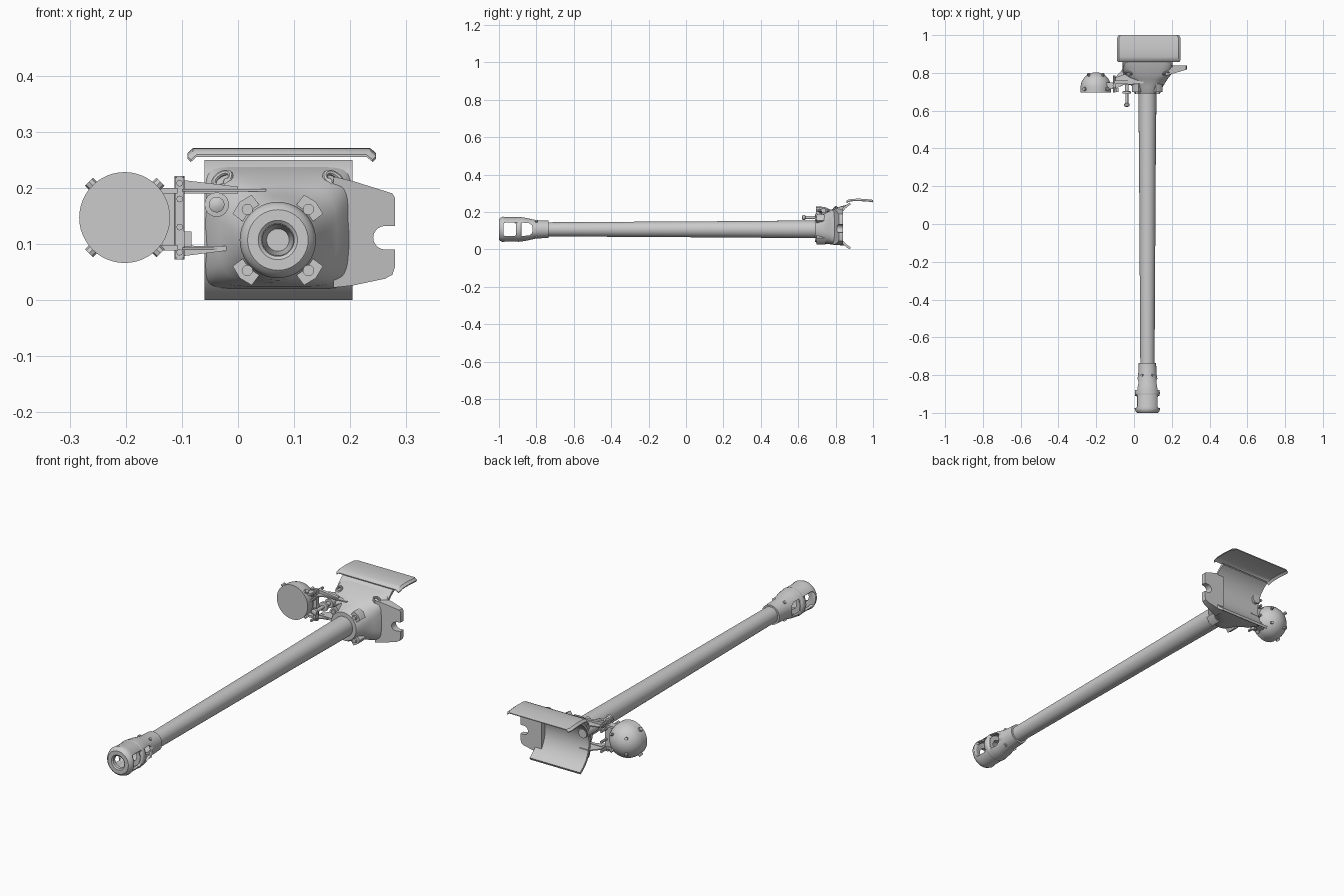
import bpy, bmesh, math
from mathutils import Vector, Matrix

if "Cube" in bpy.data.objects:
    bpy.data.objects.remove(bpy.data.objects["Cube"])

AX, AZ = 0.071, 0.107          # gun axis
steel = bpy.data.materials.new("grey_steel")
steel.diffuse_color = (0.6, 0.6, 0.6, 1)
steel.use_nodes = True
steel.node_tree.nodes["Principled BSDF"].inputs["Base Color"].default_value = steel.diffuse_color


def finish(name, bm, angle=35):
    bmesh.ops.recalc_face_normals(bm, faces=bm.faces)
    me = bpy.data.meshes.new(name)
    bm.to_mesh(me)
    bm.free()
    ob = bpy.data.objects.new(name, me)
    bpy.context.collection.objects.link(ob)
    me.materials.append(steel)
    bpy.ops.object.select_all(action='DESELECT')
    ob.select_set(True)
    bpy.context.view_layer.objects.active = ob
    bpy.ops.object.shade_smooth_by_angle(angle=math.radians(angle))
    return ob


def skin(bm, rings, closed=True, wrap=False):
    """Bridge rings of equal length with quads."""
    vs = [[bm.verts.new(p) for p in r] for r in rings]
    pairs = list(zip(vs, vs[1:])) + ([(vs[-1], vs[0])] if wrap else [])
    for a, b in pairs:
        n = len(a)
        for i in range(n if closed else n - 1):
            j = (i + 1) % n
            bm.faces.new((a[i], a[j], b[j], b[i]))
    return vs


def lathe(name, prof, cx=AX, cz=AZ, n=40, wrap=False):
    """Turn (radius, y) points about a line along y."""
    bm = bmesh.new()
    rings = [[(cx + r * math.cos(2 * math.pi * i / n), y,
               cz + r * math.sin(2 * math.pi * i / n)) for i in range(n)] for r, y in prof]
    vs = skin(bm, rings, wrap=wrap)
    if not wrap:
        bm.faces.new(vs[0])
        bm.faces.new(vs[-1])
    return finish(name, bm)


def prism(name, pts, axis, lo, hi):
    """Extrude an outline along an axis: 'y' takes (x, z), 'z' takes (x, y), 'x' takes (y, z)."""
    place = {'x': lambda p, d: (d, p[0], p[1]), 'y': lambda p, d: (p[0], d, p[1]),
             'z': lambda p, d: (p[0], p[1], d)}[axis]
    bm = bmesh.new()
    vs = skin(bm, [[place(p, d) for p in pts] for d in (lo, hi)])
    bm.faces.new(vs[0])
    bm.faces.new(vs[1])
    return finish(name, bm)


def box(name, x, y, z):
    return prism(name, [(x[0], z[0]), (x[1], z[0]), (x[1], z[1]), (x[0], z[1])], 'y', *y)


def rod(name, a, b, r, n=12):
    a, b = Vector(a), Vector(b)
    bm = bmesh.new()
    m = Matrix.Translation((a + b) / 2) @ (b - a).to_track_quat('Z', 'Y').to_matrix().to_4x4()
    bmesh.ops.create_cone(bm, cap_ends=True, segments=n, radius1=r, radius2=r,
                          depth=(b - a).length, matrix=m)
    return finish(name, bm)


def cut(ob, cutter):
    cutter.hide_render = True
    mod = ob.modifiers.new("cut", 'BOOLEAN')
    mod.operation, mod.solver, mod.object = 'DIFFERENCE', 'EXACT', cutter
    bpy.context.view_layer.objects.active = ob
    bpy.ops.object.modifier_apply(modifier=mod.name)
    bpy.data.objects.remove(cutter)


# Barrel tube with a bore at the muzzle end
lathe("barrel", [(0.02, -0.70), (0.028, -0.80), (0.037, -0.80), (0.038, -0.70),
                 (0.041, -0.2), (0.044, 0.3), (0.047, 0.60), (0.047, 0.72)])

# Muzzle brake: hollow turned body with two windows on each side
brake = lathe("muzzle_brake", [
    (0.029, -0.98), (0.029, -0.995), (0.035, -1.0), (0.054, -1.0), (0.063, -0.992),
    (0.068, -0.978), (0.065, -0.965), (0.065, -0.88), (0.061, -0.855), (0.049, -0.80),
    (0.046, -0.735), (0.036, -0.735), (0.037, -0.80), (0.052, -0.865), (0.053, -0.975)], wrap=True)
for outline in ([(-0.975, -0.03), (-0.968, -0.036), (-0.917, -0.036), (-0.91, -0.03),
                 (-0.91, 0.03), (-0.917, 0.036), (-0.968, 0.036), (-0.975, 0.03)],
                [(-0.88, -0.036), (-0.84, -0.033), (-0.823, -0.022), (-0.82, 0),
                 (-0.823, 0.022), (-0.84, 0.033), (-0.88, 0.036)]):
    cut(brake, prism("window_cutter", [(y, z + AZ) for y, z in outline], 'x', -0.1, 0.3))
lathe("brake_baffle", [(0.03, -0.905), (0.064, -0.905), (0.067, -0.895), (0.064, -0.885),
                       (0.03, -0.885)], wrap=True)
for s in (-1, 1):
    for t in (-1, 1):
        rod("brake_bolt", (AX + s * 0.02, -0.80, AZ + t * 0.03),
            (AX + s * 0.031, -0.80, AZ + t * 0.046), 0.007)

# Curved mantlet shield: arc shell about a horizontal line
CY, CZ = 0.943, 0.125
bm = bmesh.new()
rings = []
for i in range(25):
    a = math.radians(-61.5 + 123 * i / 24)
    rings.append([(x, CY - r * math.cos(a), CZ + r * math.sin(a))
                  for x, r in ((-0.06, 0.13), (0.204, 0.13), (0.204, 0.142), (-0.06, 0.142))])
vs = skin(bm, rings)
bm.faces.new(vs[0])
bm.faces.new(vs[-1])
finish("mantlet_shield", bm)

# Mantlet nose: round collar blending into the rectangular shield
bm = bmesh.new()
rings = []
for y, w, h, cx, cz, e in ((0.69, 0.055, 0.055, AX, AZ, 1), (0.69, 0.066, 0.066, AX, AZ, 1),
                           (0.70, 0.072, 0.072, AX, AZ, 1), (0.73, 0.083, 0.078, AX, 0.109, 0.85),
                           (0.765, 0.105, 0.088, AX, 0.116, 0.6), (0.79, 0.124, 0.098, 0.072, 0.122, 0.4),
                           (None, 0.132, 0.11, 0.072, 0.13, 0.2)):
    ring = []
    for i in range(48):
        c, s = math.cos(math.pi * i / 24), math.sin(math.pi * i / 24)
        x = cx + w * math.copysign(abs(c) ** e, c)
        z = cz + h * math.copysign(abs(s) ** e, s)
        ring.append((x, CY - math.sqrt(0.138 ** 2 - (z - CZ) ** 2) if y is None else y, z))
    rings.append(ring)
vs = skin(bm, rings)
bm.faces.new(vs[0])
finish("mantlet_nose", bm, 50)

# Side ear with a rounded notch, thicker at its root
notch = [(0.262 + 0.021 * math.cos(a), 0.111 + 0.021 * math.sin(a))
         for a in [math.radians(270 - 18 * i) for i in range(11)]]
ear = ([(0.17, 0.022), (0.205, 0.026), (0.262, 0.038), (0.275, 0.045), (0.28, 0.06), (0.28, 0.09)]
       + notch + [(0.28, 0.132), (0.28, 0.182), (0.275, 0.19), (0.205, 0.212), (0.17, 0.22)])
bm = bmesh.new()
vs = skin(bm, [[(x, y0 + k * (x - 0.17), z) for x, z in ear]
               for y0, k in ((0.785, 0.3), (0.84, 0.0))])
for ring in vs:
    bm.faces.new(ring)
finish("mantlet_ear", bm)

# Collar lugs with bolts
for s in (-1, 1):
    for t in (-1, 1):
        u = Vector((s, 0, t)).normalized()
        v = Vector((-t, 0, s)).normalized()
        c = Vector((AX, 0, AZ))
        pts = [c + u * a + v * b for a, b in ((0.062, -0.02), (0.09, -0.024), (0.096, 0),
                                              (0.09, 0.024), (0.062, 0.02))]
        prism("collar_lug", [(p.x, p.z) for p in pts], 'y', 0.698, 0.745)
        p = c + u * 0.077
        rod("collar_bolt", (p.x, 0.689, p.z), (p.x, 0.70, p.z), 0.01)

# Lifting eyes on the shoulders
for x, s in ((-0.028, -1), (0.17, 1)):
    bm = bmesh.new()
    m = Matrix.Translation((x, 0.797, 0.215)) @ Matrix.Rotation(s * 0.6, 4, 'Y') \
        @ Matrix.Rotation(0.9, 4, 'X')
    rings = [[m @ Vector(((0.017 + 0.005 * math.cos(b)) * math.cos(a),
                          (0.012 + 0.005 * math.cos(b)) * math.sin(a), 0.005 * math.sin(b)))
              for b in [math.pi * j / 4 for j in range(8)]]
             for a in [math.pi * i / 10 for i in range(20)]]
    skin(bm, rings, wrap=True)
    finish("lifting_eye", bm)
    rod("lifting_eye_post", (x - s * 0.01, 0.785, 0.21), (x - s * 0.005, 0.83, 0.20), 0.008)

# Cover plate above the shield: thin sheet with drooping rims
bm = bmesh.new()
rings = []
for y, z, inset in ((0.858, 0.259, 0.006), (0.866, 0.265, 0), (0.885, 0.270, 0), (0.93, 0.271, 0),
                    (0.985, 0.267, 0), (1.0, 0.264, 0.008)):
    xs = (-0.09 + inset, -0.08 + inset, 0.235 - inset, 0.246 - inset)
    top = [(x, y, z + d) for x, d in zip(xs, (-0.009, 0, 0, -0.009))]
    rings.append(top + [(x, y, zz - 0.004) for x, y, zz in reversed(top)])
vs = skin(bm, rings)
bm.faces.new(vs[0])
bm.faces.new(vs[-1])
finish("cover_plate", bm)

# Searchlight: flat front, domed back, with studs
LX, LZ, R = -0.202, 0.147, 0.081
dome = [(R * math.cos(a), 0.722 + R * math.sin(a)) for a in [math.pi * i / 26 for i in range(13)]]
lathe("searchlight", [(R, 0.695)] + dome + [(0.004, 0.803)], LX, LZ, 48)
for k in range(4):
    a = math.pi / 4 + k * math.pi / 2
    c, s = math.cos(a), math.sin(a)
    rod("lamp_clip", (LX + 0.074 * c, 0.715, LZ + 0.074 * s),
        (LX + 0.09 * c, 0.715, LZ + 0.09 * s), 0.01, 8)
    rod("lamp_stud", (LX + 0.045 * c, 0.775, LZ + 0.045 * s),
        (LX + 0.058 * c, 0.797, LZ + 0.058 * s), 0.007, 8)

# Lamp bracket: yoke, hinge plate and support arms
box("lamp_yoke_top", (-0.15, -0.108), (0.715, 0.75), (0.19, 0.20))
box("lamp_yoke_bottom", (-0.15, -0.108), (0.715, 0.75), (0.088, 0.098))
box("lamp_yoke_web", (-0.135, -0.108), (0.735, 0.745), (0.09, 0.20))
box("hinge_plate", (-0.112, -0.096), (0.725, 0.745), (0.075, 0.218))
rod("hinge_pin", (-0.104, 0.735, 0.072), (-0.104, 0.735, 0.221), 0.009)
for z in (0.085, 0.13, 0.18, 0.208):
    rod("hinge_bolt", (-0.104, 0.695, z), (-0.104, 0.785, z), 0.006, 8)
box("hinge_catch", (-0.096, -0.083), (0.70, 0.72), (0.095, 0.122))
prism("upper_arm", [(-0.1, 0.715), (-0.06, 0.735), (0.05, 0.745), (0.05, 0.80),
                    (-0.03, 0.80), (-0.1, 0.775)], 'z', 0.193, 0.198)
prism("upper_arm_rib", [(-0.1, 0.19), (0.0, 0.19), (0.0, 0.202), (-0.1, 0.214)], 'y', 0.745, 0.76)
prism("lower_arm", [(-0.1, 0.715), (-0.016, 0.755), (-0.016, 0.82), (-0.06, 0.82),
                    (-0.1, 0.775)], 'z', 0.089, 0.094)
prism("lower_arm_rib", [(-0.1, 0.078), (-0.02, 0.088), (-0.02, 0.096), (-0.1, 0.097)],
      'y', 0.745, 0.76)

# Sight stop: boss on the shield with a headed rod
lathe("stop_boss", [(0.021, 0.735), (0.021, 0.83)], -0.038, 0.17, 20)
lathe("stop_rod", [(0.006, 0.62), (0.014, 0.624), (0.014, 0.636), (0.008, 0.64), (0.008, 0.69),
                   (0.022, 0.692), (0.022, 0.702), (0.01, 0.704), (0.01, 0.74)], -0.038, 0.17, 16)
